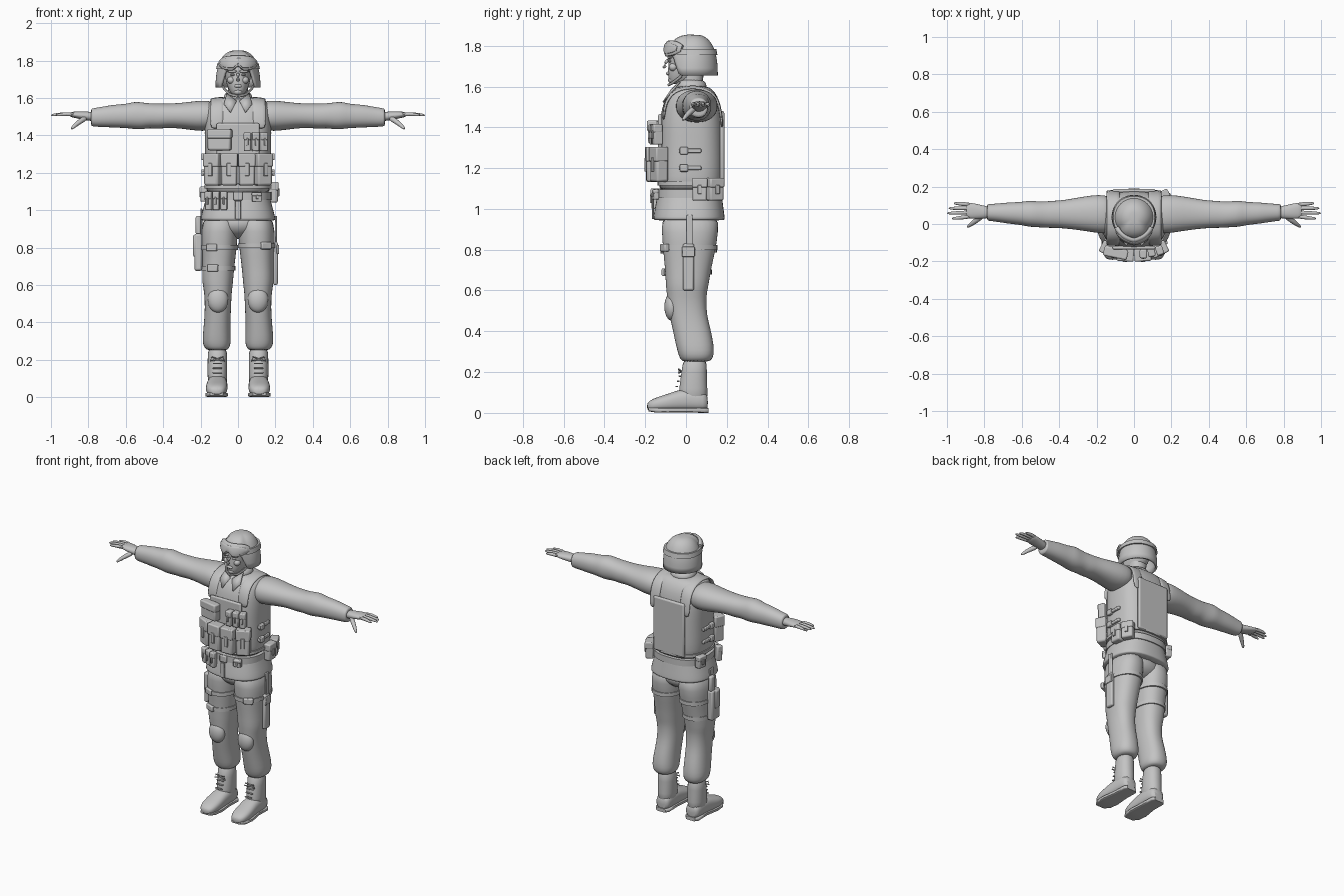
import bpy, bmesh, math
from mathutils import Vector, Matrix

gray = bpy.data.materials.new("uniform_gray")
gray.diffuse_color = (0.55, 0.55, 0.55, 1)


def finish(name, bm, mirror=False, subsurf=0, bevel=0, solid=0):
    bmesh.ops.recalc_face_normals(bm, faces=bm.faces)
    me = bpy.data.meshes.new(name)
    bm.to_mesh(me)
    bm.free()
    me.materials.append(gray)
    me.shade_smooth()
    me.set_sharp_from_angle(angle=math.radians(45))
    ob = bpy.data.objects.new(name, me)
    bpy.context.collection.objects.link(ob)
    if solid:
        m = ob.modifiers.new("thickness", 'SOLIDIFY')
        m.thickness = solid
    if bevel:
        m = ob.modifiers.new("bevel", 'BEVEL')
        m.width, m.segments = bevel, 2
    if subsurf:
        m = ob.modifiers.new("smooth", 'SUBSURF')
        m.levels = m.render_levels = subsurf
    if mirror:
        ob.modifiers.new("mirror", 'MIRROR').use_clip = False
    return ob


def skin(name, rings, cap=True, **kw):
    """Join rings of points into one surface."""
    bm = bmesh.new()
    vs = [[bm.verts.new(p) for p in r] for r in rings]
    n = len(rings[0])
    for a, b in zip(vs, vs[1:]):
        for i in range(n):
            j = (i + 1) % n
            bm.faces.new((a[i], a[j], b[j], b[i]))
    if cap:
        bm.faces.new(vs[0])
        bm.faces.new(vs[-1])
    return finish(name, bm, **kw)


def oval(rx, ry, n, sides):
    pts = []
    for i in range(sides):
        a = 2 * math.pi * i / sides
        c, s = math.cos(a), math.sin(a)
        pts.append((rx * math.copysign(abs(c) ** (2 / n), c),
                    ry * math.copysign(abs(s) ** (2 / n), s)))
    return pts


def loft(name, sections, axis='z', n=2.2, sides=20, **kw):
    """Sections are (position, centre u, centre v, radius u, radius v)."""
    rings = []
    for p, cu, cv, ru, rv in sections:
        ring = []
        for u, v in oval(ru, rv, n, sides):
            u, v = u + cu, v + cv
            ring.append({'z': (u, v, p), 'x': (p, u, v), 'y': (u, p, v)}[axis])
        rings.append(ring)
    return skin(name, rings, **kw)


def tube(name, pts, radii, sides=8, **kw):
    pts = [Vector(p) for p in pts]
    rings = []
    for i, p in enumerate(pts):
        d = pts[min(i + 1, len(pts) - 1)] - pts[max(i - 1, 0)]
        q = d.to_track_quat('Z', 'Y')
        rings.append([p + q @ Vector((u, v, 0)) for u, v in oval(radii[i], radii[i], 2, sides)])
    return skin(name, rings, **kw)


def box(name, c, size, turn=0, bevel=0.006, tilt=0, **kw):
    bm = bmesh.new()
    m = (Matrix.Translation(c) @ Matrix.Rotation(math.radians(turn), 4, 'Z')
         @ Matrix.Rotation(math.radians(tilt), 4, 'Y') @ Matrix.Diagonal((*size, 1)))
    bmesh.ops.create_cube(bm, size=1, matrix=m)
    return finish(name, bm, bevel=bevel, **kw)


def ball(name, c, r, **kw):
    bm = bmesh.new()
    bmesh.ops.create_uvsphere(bm, u_segments=20, v_segments=12, radius=1,
                              matrix=Matrix.Translation(c) @ Matrix.Diagonal((*r, 1)))
    return finish(name, bm, **kw)


def pouch(name, c, size, turn=0):
    """Pouch body with flap and fastener; its front is local -y."""
    w, d, h = size
    rot = Matrix.Rotation(math.radians(turn), 3, 'Z')
    at = lambda x, y, z: Vector(c) + rot @ Vector((x, y, z))
    box(name, c, size, turn, min(w, d) * 0.18)
    box(name + "_flap", at(0, -0.003, h * 0.3), (w * 1.06, d * 1.04, h * 0.42), turn, 0.007)
    box(name + "_tab", at(0, -d / 2 - 0.003, 0), (w * 0.28, 0.01, h * 0.4), turn, 0.003)


def band(name, sections, z, h, extra, n=2.2):
    """Strap wrapped round a lofted part at height z."""
    s = sorted(sections)
    for a, b in zip(s, s[1:]):
        if a[0] <= z <= b[0]:
            t = (z - a[0]) / (b[0] - a[0])
            _, cu, cv, ru, rv = [p + (q - p) * t for p, q in zip(a, b)]
    loft(name, [(z + k * h / 2, cu, cv, ru + extra, rv + extra) for k in (-1, 1)],
         n=n, sides=32)


# Torso with vest, jacket skirt, belt
torso = [(1.08, 0, .02, .165, .152), (1.12, 0, .024, .174, .158), (1.2, 0, .026, .178, .16),
         (1.3, 0, .026, .176, .158), (1.42, 0, .026, .18, .156), (1.5, 0, .027, .176, .145),
         (1.55, 0, .03, .17, .127), (1.585, 0, .033, .155, .098), (1.605, 0, .033, .11, .07)]
loft("vest_torso", torso, n=2.7, sides=32, subsurf=1)
skirt = [(1.12, 0, .02, .16, .148), (1.07, 0, .018, .17, .158), (1.02, 0, .016, .184, .166),
         (.97, 0, .015, .198, .174), (.948, 0, .015, .201, .176), (.943, 0, .015, .199, .174)]
loft("jacket_skirt", skirt, n=2.5, sides=32, subsurf=1)
band("belt", skirt, 1.075, .042, .009, n=2.5)
band("vest_hem", torso, 1.125, .02, .006, n=2.7)
box("belt_buckle", (0, -.155, 1.075), (.05, .016, .045))
box("jacket_placket", (0, -.162, 1.0), (.03, .008, .1), bevel=.003)

# Raised vest panels and shoulder straps
box("back_panel", (0, .177, 1.3), (.23, .022, .36), bevel=.01)
box("chest_panel", (0, -.127, 1.38), (.23, .02, .17), bevel=.009)
strap = [(-.118, 1.44), (-.113, 1.5), (-.095, 1.55), (-.06, 1.59), (0, 1.607), (.06, 1.609),
         (.12, 1.59), (.16, 1.55), (.178, 1.48), (.184, 1.4)]
bm = bmesh.new()
rows = [[bm.verts.new((x, y, z - (x - .075) * .12)) for x in (.075, .11, .15)] for y, z in strap]
for a, b in zip(rows, rows[1:]):
    for i in (0, 1):
        bm.faces.new((a[i], a[i + 1], b[i + 1], b[i]))
finish("shoulder_strap", bm, mirror=True, solid=.014, subsurf=1)

# Collar and its two points
loft("collar", [(1.575, 0, .03, .088, .085), (1.61, 0, .024, .076, .074),
                (1.637, 0, .024, .066, .068)], sides=24, subsurf=1)
bm = bmesh.new()
bm.faces.new([bm.verts.new(p) for p in ((.008, -.075, 1.585), (.04, -.115, 1.525),
                                        (.075, -.085, 1.57), (.06, -.035, 1.625))])
finish("collar_point", bm, mirror=True, solid=.01)

# Neck, head and face
loft("neck", [(1.57, 0, .03, .056, .06), (1.62, 0, .025, .052, .056), (1.68, 0, .03, .055, .06)])
loft("head", [(1.612, 0, -.045, .022, .026), (1.622, 0, -.03, .036, .05),
              (1.645, 0, -.01, .05, .077), (1.67, 0, .005, .06, .094),
              (1.7, 0, .015, .067, .103), (1.73, 0, .018, .071, .103),
              (1.76, 0, .02, .073, .108), (1.8, 0, .025, .068, .1)], sides=24, subsurf=1)
tube("nose", [(0, -.087, 1.735), (0, -.102, 1.715), (0, -.11, 1.7), (0, -.1, 1.69)],
     [.008, .011, .014, .009], subsurf=1)
ball("lips", (0, -.088, 1.664), (.022, .009, .009))
ball("chin", (0, -.068, 1.632), (.024, .02, .017))
ball("brow", (.03, -.08, 1.742), (.026, .012, .008), mirror=True)
ball("eye", (.029, -.08, 1.724), (.012, .009, .006), mirror=True)
ball("cheek", (.036, -.062, 1.695), (.022, .022, .02), mirror=True)

# Helmet: dome whose rim rises over the face
rings = []
for k in range(1, 13):
    t = k / 12 * math.pi / 2
    r, h = math.sin(t) ** .75, max(math.cos(t), 0) ** .85
    ring = []
    for i in range(48):
        a = 2 * math.pi * i / 48
        f = min(max((math.cos(a) - .55) / .35, 0), 1)
        rim = 1.655 + .1 * f * f * (3 - 2 * f)
        ring.append((.12 * r * math.sin(a), .036 - .12 * r * math.cos(a), rim + (1.855 - rim) * h))
    rings.append(ring)
helmet = skin("helmet", rings, cap=False, solid=.014)
bm = bmesh.new()
bm.from_mesh(helmet.data)
bmesh.ops.holes_fill(bm, edges=[e for e in bm.edges if e.is_boundary and e.verts[0].co.z > 1.8])
bm.to_mesh(helmet.data)
bm.free()
tube("chin_strap", [(.095, .0, 1.68), (.07, -.03, 1.645), (.04, -.065, 1.618), (0, -.085, 1.608)],
     [.007] * 4, mirror=True)

# Goggles resting on the helmet brow, with strap
for name, half, thick, out in (("goggle_frame", .04, .014, 0), ("goggle_lens", .027, .007, .011)):
    rings = []
    for k in range(-8, 9):
        u = k / 8
        a = u * math.radians(66 if out == 0 else 56)
        hh = half * (1 - abs(u) ** 4 * .6) - (.012 * max(0, 1 - abs(u) * 4))
        cz = 1.786 + .012 * max(0, 1 - abs(u) * 4)
        ring = []
        for p, q in oval(thick, hh, 3, 12):
            ring.append(((.1 + out + p) * math.sin(a), .03 - (.12 + out + p) * math.cos(a) + q * .25,
                         cz + q))
        rings.append(ring)
    skin(name, rings)
loft("goggle_strap", [(1.755, 0, .036, .117, .118), (1.785, 0, .036, .111, .112)], sides=40)

# Sleeves with folds, cuffs and hands
loft("sleeve", [(.11, .05, 1.505, .09, .07), (.16, .052, 1.505, .105, .082), (.22, .055, 1.504, .1, .081),
                (.3, .055, 1.505, .087, .069), (.38, .052, 1.505, .075, .064), (.43, .052, 1.502, .073, .069),
                (.47, .05, 1.505, .071, .065), (.52, .052, 1.504, .069, .074), (.56, .055, 1.507, .071, .073),
                (.6, .056, 1.503, .062, .064), (.66, .058, 1.503, .058, .062), (.71, .06, 1.5, .052, .056),
                (.75, .061, 1.497, .047, .052), (.782, .062, 1.496, .045, .048), (.786, .062, 1.496, .04, .043)],
     'x', sides=24, subsurf=1, mirror=True)
loft("palm", [(.76, .062, 1.5, .03, .026), (.8, .063, 1.502, .034, .024), (.84, .067, 1.507, .041, .022),
              (.88, .072, 1.511, .043, .016), (.9, .073, 1.511, .038, .012)], 'x', subsurf=1, mirror=True)
for name, y0, y1, tip in (("index", .04, .03, .975), ("middle", .062, .058, 1.0),
                          ("ring", .084, .084, .992), ("little", .104, .11, .965)):
    tube(name + "_finger", [(.87, y0, 1.511), (.92, (y0 + y1) / 2, 1.514), (tip - .02, y1, 1.51),
                            (tip, y1, 1.507)], [.0125, .0115, .009, .005], mirror=True, subsurf=1)
tube("thumb", [(.81, .045, 1.495), (.845, .018, 1.475), (.875, -.005, 1.45), (.893, -.018, 1.432)],
     [.018, .015, .012, .006], mirror=True, subsurf=1)

# Trousers and knee pads
leg = [(.99, .09, .02, .09, .145), (.88, .1, .02, .1, .138), (.8, .1, .016, .094, .13),
       (.7, .105, .01, .086, .112), (.63, .109, .006, .084, .106), (.59, .108, .004, .079, .099),
       (.55, .107, .004, .073, .096), (.48, .107, .01, .07, .092), (.4, .111, .03, .071, .094),
       (.33, .114, .044, .075, .093), (.285, .114, .05, .076, .088), (.26, .112, .05, .064, .076),
       (.25, .111, .048, .05, .062)]
loft("trouser_leg", leg, n=2.3, sides=24, subsurf=1, mirror=True)
ball("hips", (0, .02, .93), (.17, .13, .085))
ball("knee_pad", (.107, -.07, .52), (.055, .036, .068), mirror=True)

# Boots: shaft, foot, sole, heel and lace bow
loft("boot_shaft", [(.28, .11, .045, .052, .06), (.2, .11, .04, .053, .062), (.12, .11, .035, .053, .07),
                    (.04, .11, .035, .053, .075)], subsurf=1, mirror=True)
loft("boot_foot", [(.108, .11, .05, .035, .035), (.09, .11, .058, .05, .05), (.02, .11, .066, .054, .058),
                   (-.04, .112, .06, .056, .052), (-.09, .114, .05, .059, .043), (-.14, .115, .043, .057, .035),
                   (-.175, .115, .036, .045, .027), (-.192, .114, .03, .025, .016)],
     'y', n=2.5, subsurf=1, mirror=True)
loft("boot_sole", [(.11, .11, .012, .035, .012), (.09, .11, .012, .05, .012), (0, .11, .014, .05, .012),
                   (-.09, .114, .013, .061, .012), (-.15, .115, .014, .055, .012),
                   (-.185, .114, .018, .035, .01)], 'y', n=5, mirror=True)
for s in (-1, 1):
    tube("lace_bow", [(.11, -.024, .205), (.11 + s * .03, -.035, .215), (.11 + s * .038, -.035, .195),
                      (.11, -.026, .2)], [.004] * 4, 6, mirror=True)
for k in range(3):
    box("lace", (.11, -.03 - .008 * k, .18 - .025 * k), (.05, .012, .006), bevel=.002, mirror=True)

# Chest and waist pouches
box("map_pouch", (-.098, -.15, 1.375), (.125, .05, .11), -12, .01)
box("map_pouch_flap", (-.098, -.155, 1.408), (.13, .052, .05), -12, .008)
for i in range(3):
    pouch("small_pouch", (.05 + .043 * i, -.157 + .009 * i, 1.365), (.037, .045, .1), 9 * i)
for s in (-1, 1):
    pouch("inner_magazine_pouch", (s * .046, -.163, 1.217), (.085, .064, .17), s * 4)
    pouch("outer_magazine_pouch", (s * .133, -.132, 1.217), (.085, .064, .17), s * 26)
for i in range(3):
    pouch("belt_pouch", (-.075 - .04 * i, -.152 + .014 * i, 1.05), (.035, .034, .1), -10 * i - 5)
pouch("front_belt_pouch", (.1, -.148, 1.07), (.05, .025, .05), 12)

# Side straps with buckles
for z in (1.2, 1.285):
    box("side_strap", (.178, .02, z), (.02, .11, .02), bevel=.004, mirror=True)
    box("side_buckle", (.184, -.01, z), (.024, .04, .036), bevel=.005, mirror=True)

# Hip pouches
pouch("hip_pouch", (.188, .067, 1.095), (.072, .05, .11), 90)
pouch("rear_hip_pouch", (.168, .142, 1.095), (.075, .05, .11), 118)
pouch("opposite_hip_pouch", (-.178, .1, 1.085), (.06, .04, .08), -100)

# Holster on one thigh, sheath on the other, with leg straps
mir = [(z, -x, y, rx, ry) for z, x, y, rx, ry in leg]
band("holster_strap", mir, .8, .025, .006)
band("lower_holster_strap", mir, .69, .025, .006)
band("sheath_strap", leg, .81, .025, .006)
for x, z in ((-.14, .8), (-.135, .69), (.15, .81)):
    box("strap_buckle", (x, -.105 if z > .7 else -.098, z), (.06, .026, .038), -22 if x < 0 else 25)
box("holster", (-.212, .01, .775), (.042, .085, .2), bevel=.012)
box("holster_cover", (-.222, .0, .81), (.036, .055, .12), bevel=.01)
box("pistol_grip", (-.212, .03, .92), (.028, .045, .1), bevel=.009)
box("holster_hanger", (-.196, .01, .93), (.01, .04, .16), bevel=.004)
box("sheath", (.2, .012, .715), (.026, .055, .23), bevel=.009)
box("sheath_hanger", (.203, .018, .89), (.012, .03, .16), bevel=.004)
box("sheath_tab", (.213, .012, .79), (.012, .062, .05), bevel=.004)
